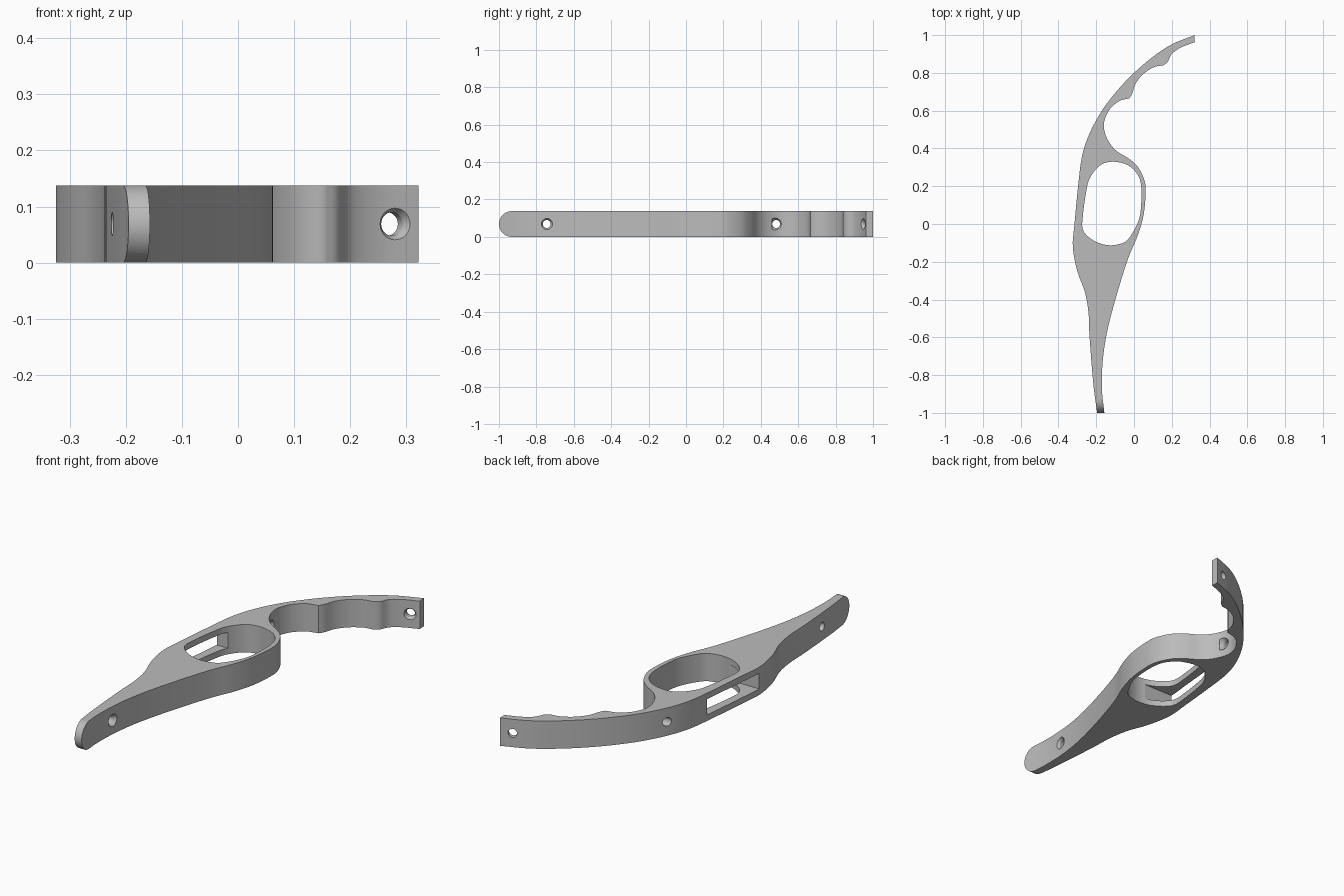
import bpy, bmesh, math
from mathutils import Vector

HEIGHT = 0.138
MID = HEIGHT / 2

if "Cube" in bpy.data.objects:
    bpy.data.objects.remove(bpy.data.objects["Cube"], do_unlink=True)

grey = bpy.data.materials.new("plain grey")
grey.use_nodes = True
colour = (0.5, 0.5, 0.5, 1)
grey.diffuse_color = colour
grey.node_tree.nodes["Principled BSDF"].inputs["Base Color"].default_value = colour


def smooth_path(points, closed=False, steps=5):
    """Catmull-Rom curve through the points."""
    pts = [Vector(p) for p in points]
    n = len(pts)
    if closed:
        pts = [pts[-1]] + pts + pts[:2]
    else:
        pts = [2 * pts[0] - pts[1]] + pts + [2 * pts[-1] - pts[-2]]
    path = []
    for i in range(n if closed else n - 1):
        a, b, c, d = pts[i:i + 4]
        for s in range(steps):
            t = s / steps
            path.append(0.5 * (2 * b + (c - a) * t + (2 * a - 5 * b + 4 * c - d) * t ** 2
                               + (3 * b - a - 3 * c + d) * t ** 3))
    if not closed:
        path.append(pts[-2])
    return path


def finish(name, bm):
    bmesh.ops.recalc_face_normals(bm, faces=bm.faces[:])
    mesh = bpy.data.meshes.new(name)
    bm.to_mesh(mesh)
    bm.free()
    mesh.materials.append(grey)
    obj = bpy.data.objects.new(name, mesh)
    bpy.context.collection.objects.link(obj)
    return obj


def prism(name, corners, push):
    """Extrude a flat 3D polygon along a vector."""
    bm = bmesh.new()
    face = bm.faces.new([bm.verts.new(c) for c in corners])
    out = bmesh.ops.extrude_face_region(bm, geom=[face])
    moved = [g for g in out["geom"] if isinstance(g, bmesh.types.BMVert)]
    bmesh.ops.translate(bm, verts=moved, vec=push)
    return finish(name, bm)


def cut(target, tool, operation="DIFFERENCE"):
    tool.hide_render = True
    mod = target.modifiers.new(tool.name, "BOOLEAN")
    mod.operation = operation
    mod.solver = "EXACT"
    mod.object = tool
    bpy.context.view_layer.objects.active = target
    bpy.ops.object.modifier_apply(modifier=mod.name)
    bpy.data.objects.remove(tool, do_unlink=True)


def screw_hole(target, mouth, axis):
    """Round through hole, countersunk where it opens at the mouth."""
    axis = Vector(axis).normalized()
    turn = axis.to_track_quat("Z", "Y").to_matrix().to_4x4()
    # radius along the hole axis, from outside the mouth to beyond the far face
    rings = [(0.036, -0.01), (0.021, 0.014), (0.021, 0.16)]
    bm = bmesh.new()
    loops = []
    for radius, depth in rings:
        ring = bmesh.ops.create_circle(bm, segments=32, radius=radius)["verts"]
        for v in ring:
            v.co = turn @ (v.co + Vector((0, 0, depth))) + Vector(mouth)
        loops.append(ring)
    for lower, upper in zip(loops, loops[1:]):
        for i in range(len(lower)):
            j = (i + 1) % len(lower)
            bm.faces.new((lower[i], lower[j], upper[j], upper[i]))
    bm.faces.new(loops[0])
    bm.faces.new(loops[-1])
    cut(target, finish("hole_cutter", bm))


# Outline: outer back edge, finger grooves, then the swelling grip edge
back_edge = [(-.195, -1), (-.215, -.85), (-.235, -.6), (-.241, -.47), (-.26, -.36),
             (-.3, -.25), (-.324, -.12), (-.315, 0), (-.296, .2), (-.275, .36),
             (-.235, .48), (-.17, .6), (-.09, .705), (0, .8), (.1, .885), (.2, .951), (.32, 1)]
tip_groove = [(.322, .963), (.25, .935), (.2, .9), (.178, .858), (.155, .84)]
middle_groove = [(.155, .84), (.105, .83), (.05, .795), (.01, .745), (-.01, .69), (-.025, .665)]
grip_edge = [(-.025, .665), (-.08, .65), (-.13, .605), (-.157, .545), (-.156, .49), (-.13, .43),
             (-.09, .385), (-.03, .348), (.02, .303), (.054, .235), (.062, .17), (.051, .05),
             (.02, -.06), (-.03, -.18), (-.09, -.37), (-.14, -.56), (-.165, -.72),
             (-.17, -.87), (-.157, -1)]
outline = (smooth_path(back_edge) + smooth_path(tip_groove)
           + smooth_path(middle_groove)[1:] + smooth_path(grip_edge)[1:])
handle = prism("curved_handle", [(p.x, p.y, 0) for p in outline], (0, 0, HEIGHT))

# Finger opening through the middle
opening = [(-.11, .33), (-.03, .31), (.02, .26), (.038, .2), (.039, .12), (.025, .02),
           (-.03, -.08), (-.08, -.107), (-.14, -.112), (-.2, -.095), (-.25, -.06),
           (-.273, -.02), (-.27, .05), (-.255, .16), (-.235, .24), (-.18, .31)]
cut(handle, prism("opening_cutter", [(p.x, p.y, -.1) for p in smooth_path(opening, True)],
                  (0, 0, .4)))

# Rounded tail end, seen from the side
arc = [(-1 + MID - MID * math.sin(a), MID + MID * math.cos(a))
       for a in (math.pi * i / 24 for i in range(25))]
side = [(-1, y, z) for y, z in arc] + [(-1, 1.1, 0), (-1, 1.1, HEIGHT)]
cut(handle, prism("tail_rounding", side, (2, 0, 0)), "INTERSECT")

# Slot from the outer back edge into the opening
slot = [(-.5, -.11, .03), (-.5, .25, .03), (-.5, .25, .108), (-.5, -.11, .108)]
cut(handle, prism("slot_cutter", slot, (.34, 0, 0)))

# Countersunk screw holes
screw_hole(handle, (-.167, -.745, MID), (-1, 0, 0))
screw_hole(handle, (-.156, .482, MID), (-1, 0, 0))
screw_hole(handle, (.28, .945, MID), (-.4, .92, 0))

bpy.ops.object.select_all(action="DESELECT")
handle.select_set(True)
bpy.context.view_layer.objects.active = handle
bpy.ops.object.shade_smooth_by_angle(angle=math.radians(30))
